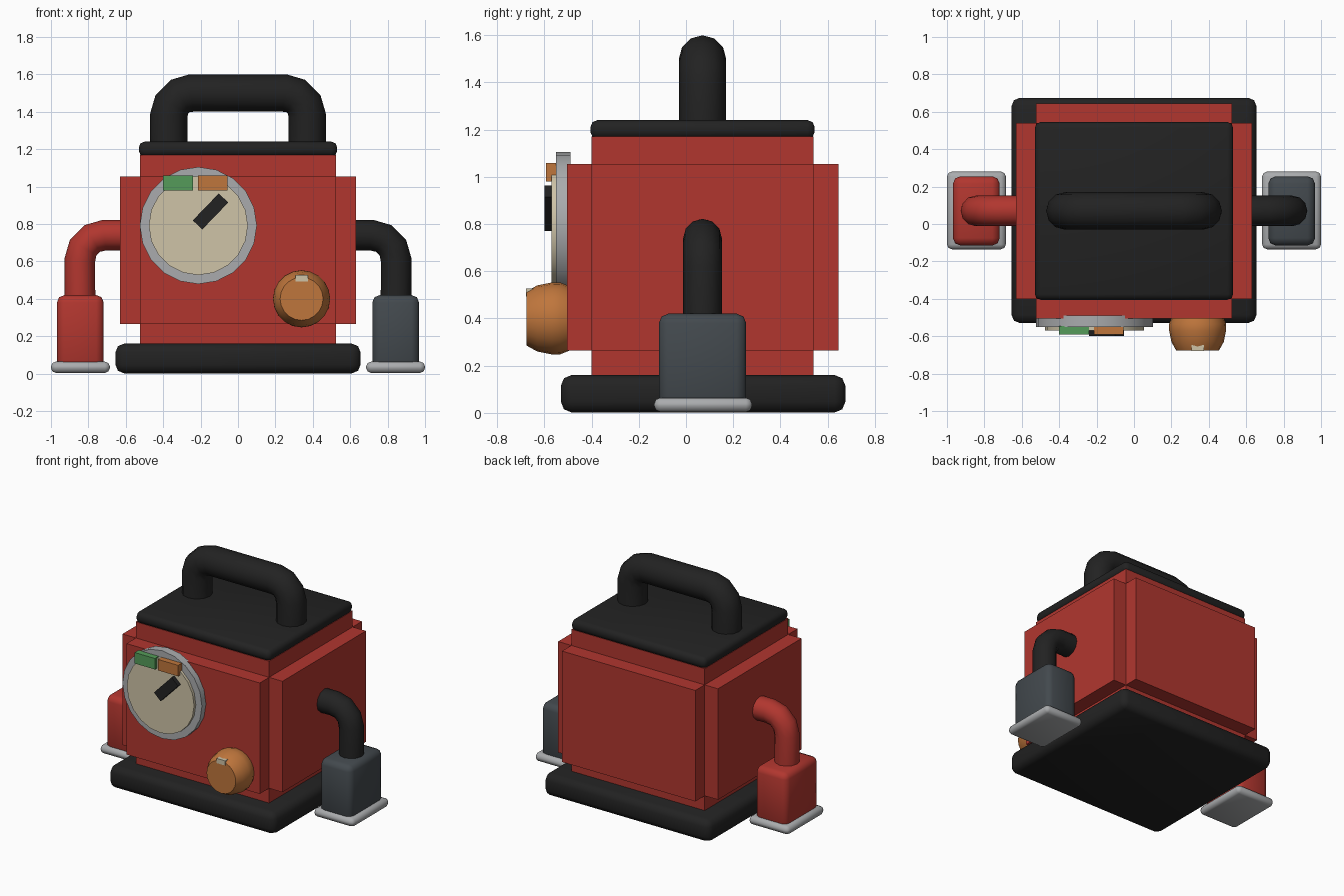
import bpy
import bmesh
from math import cos, sin, pi, radians
from mathutils import Matrix, Vector

old = bpy.data.objects.get("Cube")
if old:
    bpy.data.objects.remove(old, do_unlink=True)


def material(name, rgb):
    m = bpy.data.materials.new(name)
    m.use_nodes = True
    m.diffuse_color = (*rgb, 1)
    bsdf = m.node_tree.nodes["Principled BSDF"]
    bsdf.inputs["Base Color"].default_value = (*rgb, 1)
    bsdf.inputs["Roughness"].default_value = 0.6
    return m


RED = material("red paint", (0.44, 0.037, 0.028))
BLACK = material("black rubber", (0.016, 0.016, 0.016))
SLATE = material("slate grey", (0.056, 0.067, 0.076))
STEEL = material("light steel", (0.40, 0.41, 0.42))
CREAM = material("cream dial", (0.62, 0.55, 0.39))
ORANGE = material("orange", (0.52, 0.18, 0.045))
GREEN = material("green", (0.09, 0.33, 0.10))

MID_Y = 0.07  # the case sits slightly behind the centre


def finish(obj, mat, smooth=None):
    obj.data.materials.append(mat)
    if smooth:
        bpy.ops.object.select_all(action="DESELECT")
        obj.select_set(True)
        bpy.context.view_layer.objects.active = obj
        bpy.ops.object.shade_smooth_by_angle(angle=radians(smooth))
    return obj


def mesh_object(name, bm):
    bmesh.ops.recalc_face_normals(bm, faces=bm.faces)
    me = bpy.data.meshes.new(name)
    bm.to_mesh(me)
    bm.free()
    obj = bpy.data.objects.new(name, me)
    bpy.context.collection.objects.link(obj)
    return obj


def box(name, low, high, mat, bevel=0, segments=2, turn=0):
    """Box between two corners, optionally bevelled and turned about y."""
    low, high = Vector(low), Vector(high)
    bm = bmesh.new()
    bmesh.ops.create_cube(bm, size=1)
    bmesh.ops.scale(bm, vec=high - low, verts=bm.verts)
    if bevel:
        bmesh.ops.bevel(bm, geom=bm.edges[:], offset=bevel, segments=segments,
                        profile=0.5, affect="EDGES")
    bm.transform(Matrix.Translation((low + high) / 2) @ Matrix.Rotation(turn, 4, "Y"))
    return finish(mesh_object(name, bm), mat, 50 if bevel else None)


def turned(name, x, z, profile, sides, mat, smooth):
    """Solid of revolution about a y axis; profile holds (radius, y) pairs."""
    bm = bmesh.new()
    rings = []
    for r, y in profile:
        rings.append([bm.verts.new((x + r * sin(2 * pi * i / sides), y,
                                    z + r * cos(2 * pi * i / sides)))
                      for i in range(sides)])
    for a, b in zip(rings, rings[1:]):
        for i in range(sides):
            j = (i + 1) % sides
            bm.faces.new((a[i], a[j], b[j], b[i]))
    bm.faces.new(rings[0])
    bm.faces.new(rings[-1])
    return finish(mesh_object(name, bm), mat, smooth)


def tube(name, path, radius, mat):
    """Round tube swept along (x, z) points in the middle plane."""
    cu = bpy.data.curves.new(name, "CURVE")
    cu.dimensions = "3D"
    cu.bevel_depth = radius
    cu.bevel_resolution = 4
    cu.use_fill_caps = True
    sp = cu.splines.new("POLY")
    sp.points.add(len(path) - 1)
    for p, (x, z) in zip(sp.points, path):
        p.co = (x, MID_Y, z, 1)
    obj = bpy.data.objects.new(name, cu)
    bpy.context.collection.objects.link(obj)
    bpy.ops.object.select_all(action="DESELECT")
    obj.select_set(True)
    bpy.context.view_layer.objects.active = obj
    bpy.ops.object.convert(target="MESH")
    return finish(bpy.context.object, mat, 50)


def bend(x, z, radius, steps=3):
    """Quarter turn from pointing up to pointing inward."""
    return [(x + radius * cos(i * pi / 2 / steps), z + radius * sin(i * pi / 2 / steps))
            for i in range(steps + 1)]


# Case: core with raised panels on all four sides
box("case_core", (-0.525, -0.4, 0.12), (0.525, 0.54, 1.17), RED)
box("side_panels", (-0.63, -0.4, 0.265), (0.63, 0.54, 1.055), RED)
box("front_back_panels", (-0.525, -0.505, 0.265), (0.525, 0.645, 1.055), RED)

# Base and lid
box("base", (-0.655, -0.53, 0.002), (0.655, 0.675, 0.16), BLACK, 0.045)
box("lid", (-0.53, -0.405, 1.16), (0.53, 0.545, 1.24), BLACK, 0.03)

# Carrying handle
half = [(0.37, 1.2)] + bend(0.25, 1.38, 0.12)
tube("handle", half + [(-x, z) for x, z in reversed(half)], 0.1, BLACK)

# Cable arms with plugs standing on foot plates
for side, label, arm_mat, plug_mat in ((-1, "right", RED, RED), (1, "left", BLACK, SLATE)):
    path = [(0.845, 0.38)] + bend(0.715, 0.61, 0.13) + [(0.6, 0.74)]
    tube(label + "_arm", [(side * x, z) for x, z in path], 0.082, arm_mat)
    xs = sorted((side * 0.718, side * 0.968))
    box(label + "_plug", (xs[0], -0.115, 0.03), (xs[1], 0.255, 0.42), plug_mat, 0.04)
    xs = sorted((side * 0.685, side * 1.0))
    box(label + "_foot_plate", (xs[0], -0.135, 0.004), (xs[1], 0.28, 0.064), STEEL, 0.026)

# Dial with rim, needle and two indicator lights
DX, DZ = -0.212, 0.792
turned("dial_rim", DX, DZ, [(0.313, -0.49), (0.313, -0.55)], 20, STEEL, 30)
turned("dial_face", DX, DZ, [(0.265, -0.54), (0.265, -0.57)], 20, CREAM, 30)
box("needle", (-0.247, -0.6, 0.832), (-0.047, -0.56, 0.902), BLACK, turn=radians(-46))
box("green_light", (-0.4, -0.592, 0.98), (-0.24, -0.545, 1.058), GREEN)
box("orange_light", (-0.215, -0.592, 0.98), (-0.057, -0.545, 1.058), ORANGE)

# Knob with pointer mark
turned("knob", 0.34, 0.4, [(0.135, -0.49), (0.153, -0.535), (0.152, -0.57),
                           (0.14, -0.63), (0.115, -0.675)], 20, ORANGE, 60)
box("knob_mark", (0.307, -0.678, 0.492), (0.373, -0.64, 0.526), CREAM)
